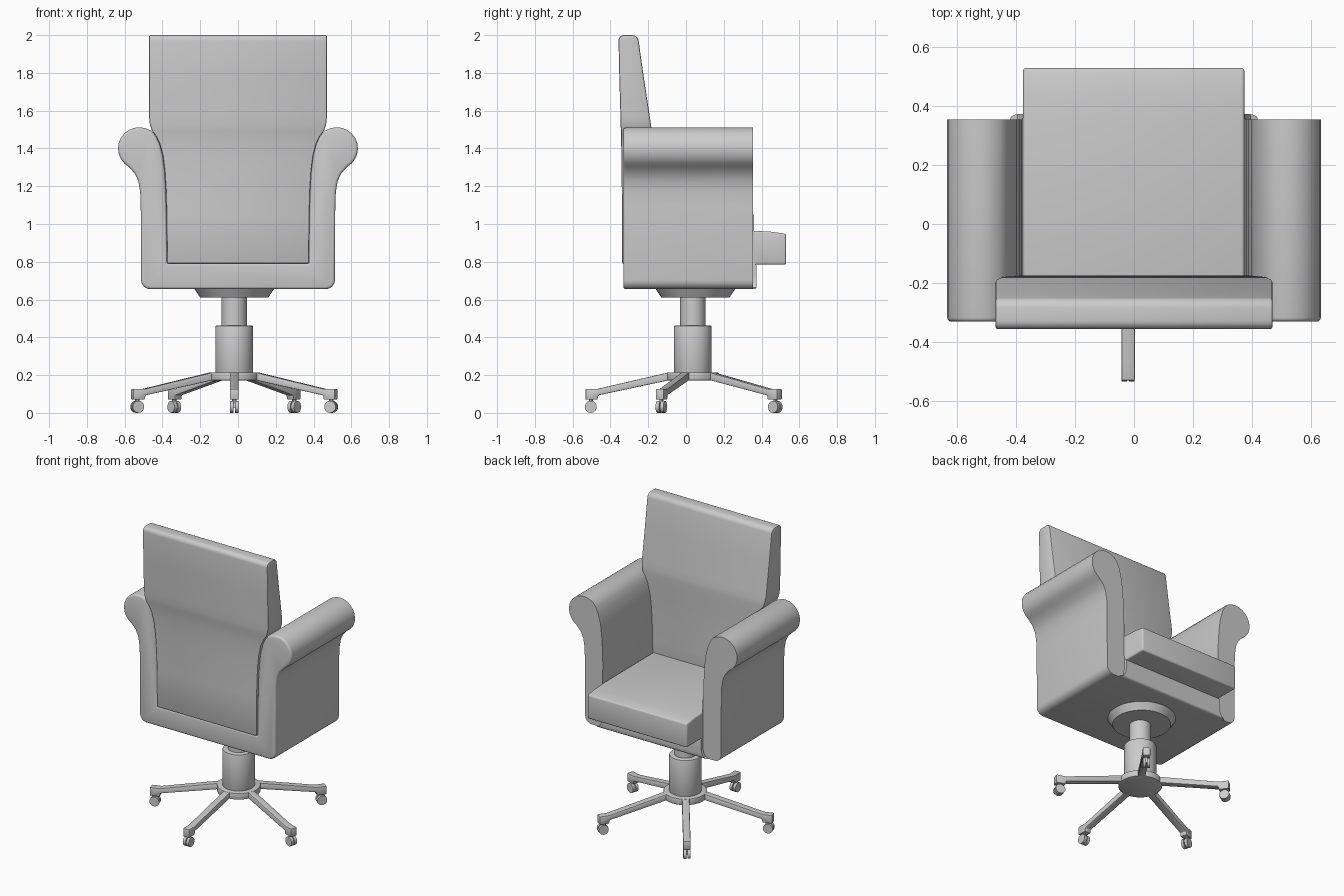
import bpy, bmesh, math
from mathutils import Matrix, Vector

if "Cube" in bpy.data.objects:
    bpy.data.objects.remove(bpy.data.objects["Cube"])


def make(name, bm, bevel=0.0, segs=3, cutters=(), angle=35):
    """Turn a bmesh into a finished, smoothed object."""
    bmesh.ops.recalc_face_normals(bm, faces=bm.faces)
    me = bpy.data.meshes.new(name)
    bm.to_mesh(me)
    bm.free()
    ob = bpy.data.objects.new(name, me)
    bpy.context.collection.objects.link(ob)
    bpy.ops.object.select_all(action='DESELECT')
    ob.select_set(True)
    bpy.context.view_layer.objects.active = ob
    if bevel:
        m = ob.modifiers.new("bevel", 'BEVEL')
        m.width, m.segments, m.limit_method = bevel, segs, 'ANGLE'
        m.angle_limit = math.radians(50)
        bpy.ops.object.modifier_apply(modifier=m.name)
    for c in cutters:
        m = ob.modifiers.new("cut", 'BOOLEAN')
        m.object, m.operation, m.solver = c, 'DIFFERENCE', 'EXACT'
        bpy.ops.object.modifier_apply(modifier=m.name)
    bpy.ops.object.shade_smooth_by_angle(angle=math.radians(angle))
    return ob


def extrude_xz(pts, y0, y1, inset=0.0):
    """Closed x-z outline pushed along y, optionally shrunk first."""
    bm = bmesh.new()
    f = bm.faces.new([bm.verts.new((x, y0, z)) for x, z in pts])
    if inset:
        ring = bmesh.ops.inset_region(bm, faces=[f], thickness=inset, use_even_offset=True)
        bmesh.ops.delete(bm, geom=ring['faces'], context='FACES')
        f = bm.faces[:][0]
    r = bmesh.ops.extrude_face_region(bm, geom=[f])
    vs = [v for v in r['geom'] if isinstance(v, bmesh.types.BMVert)]
    bmesh.ops.translate(bm, verts=vs, vec=(0, y1 - y0, 0))
    return bm


def cone(name, r1, r2, z0, z1, cx, cy, bevel=0.0, n=40):
    bm = bmesh.new()
    bmesh.ops.create_cone(bm, cap_ends=True, segments=n, radius1=r1, radius2=r2, depth=z1 - z0,
                          matrix=Matrix.Translation((cx, cy, (z0 + z1) / 2)))
    return make(name, bm, bevel, 2)


# Rolled arm profile (right half)
corner = [(0.465 + 0.048 * math.sin(a), 0.703 - 0.048 * math.cos(a))
          for a in [math.radians(d) for d in (0, 22, 45, 68, 90)]]
outer = [(0.515, 1.1), (0.518, 1.17), (0.527, 1.225), (0.546, 1.267)]
roll = [(0.523 + 0.112 * math.cos(a), 1.4 + 0.112 * math.sin(a))
        for a in [math.radians(d) for d in range(-60, 106, 15)]]
inner = [(0.455, 1.492), (0.433, 1.463), (0.415, 1.425), (0.398, 1.36),
         (0.388, 1.28), (0.382, 1.18), (0.378, 1.05)]
arm = corner + outer + roll + inner
half = arm + [(0.376, 0.79)]

# Recess cutters for the arm fronts
panel = arm + [(0.376, 0.72), (0.381, 0.69), (0.395, 0.665), (0.42, 0.655)]
cutters = []
for s in (1, -1):
    c = make("arm_panel_cutter", extrude_xz([(s * x, z) for x, z in panel], 0.355, 0.42, 0.02))
    c.hide_render = True
    cutters.append(c)

# One-piece shell: base slab and both arms
shell = half + [(-x, z) for x, z in reversed(half)]
make("body_shell", extrude_xz(shell, -0.332, 0.374), 0.014, 3, cutters)
for c in cutters:
    bpy.data.objects.remove(c)

# Backrest: stacked rectangular rows (z, half width, back y, front y)
rows = [(0.79, 0.376, -0.338, -0.175), (1.05, 0.378, -0.339, -0.175), (1.18, 0.382, -0.34, -0.175),
        (1.28, 0.388, -0.341, -0.175), (1.36, 0.398, -0.342, -0.175), (1.425, 0.415, -0.343, -0.176),
        (1.463, 0.433, -0.344, -0.178), (1.495, 0.456, -0.345, -0.181), (1.53, 0.467, -0.346, -0.186),
        (1.57, 0.471, -0.347, -0.192), (1.78, 0.471, -0.353, -0.224), (2.0, 0.471, -0.358, -0.255)]
bm = bmesh.new()
rings = [[bm.verts.new(p) for p in ((-w, b, z), (w, b, z), (w, f, z), (-w, f, z))]
         for z, w, b, f in rows]
for lo, hi in zip(rings, rings[1:]):
    for i in range(4):
        j = (i + 1) % 4
        bm.faces.new((lo[i], lo[j], hi[j], hi[i]))
bm.faces.new(rings[0])
bm.faces.new(rings[-1])
top = rings[-1]
edges = [bm.edges.get((top[0], top[1])), bm.edges.get((top[2], top[3]))]
bmesh.ops.bevel(bm, geom=edges, offset=0.03, segments=5, profile=0.5, affect='EDGES')
make("backrest", bm, 0.008, 2)

# Seat cushion: side profile run across the width
bm = bmesh.new()
side = [(-0.3, 0.785), (0.53, 0.785), (0.53, 0.948), (0.45, 0.959), (0.34, 0.965), (-0.3, 0.968)]
f = bm.faces.new([bm.verts.new((-0.377, y, z)) for y, z in side])
r = bmesh.ops.extrude_face_region(bm, geom=[f])
bmesh.ops.translate(bm, vec=(0.752, 0, 0),
                    verts=[v for v in r['geom'] if isinstance(v, bmesh.types.BMVert)])
make("seat_cushion", bm, 0.01, 3)

# Pedestal
CX, CY = -0.02, 0.036
cone("swivel_plate", 0.18, 0.213, 0.61, 0.66, CX, 0.05)
cone("gas_piston", 0.067, 0.067, 0.44, 0.63, CX, CY)
cone("column_sleeve", 0.1, 0.1, 0.2, 0.462, CX, CY, 0.006)
cone("hub", 0.135, 0.135, 0.172, 0.215, CX, CY, 0.004)

# Five star legs with castors
leg_side = [(0.08, 0.172), (0.13, 0.172), (0.5, 0.093), (0.505, 0.07), (0.568, 0.07),
            (0.568, 0.127), (0.505, 0.127), (0.13, 0.214), (0.08, 0.214)]
for k in range(5):
    place = Matrix.Translation((CX, CY, 0)) @ Matrix.Rotation(math.radians(-90 + 72 * k), 4, 'Z')
    bm = extrude_xz(leg_side, -0.023, 0.023)
    bm.transform(place)
    make("star_leg", bm, 0.005, 2)
    bm = bmesh.new()
    across = Matrix.Rotation(math.radians(90), 4, 'X')
    for y in (-0.0125, 0.0125):
        bmesh.ops.create_cone(bm, cap_ends=True, segments=14, radius1=0.032, radius2=0.032, depth=0.019,
                              matrix=Matrix.Translation((0.54, y, 0.032)) @ across)
    bmesh.ops.create_cone(bm, cap_ends=True, segments=10, radius1=0.011, radius2=0.011, depth=0.05,
                          matrix=Matrix.Translation((0.54, 0, 0.052)))
    bm.transform(place)
    make("castor", bm)
